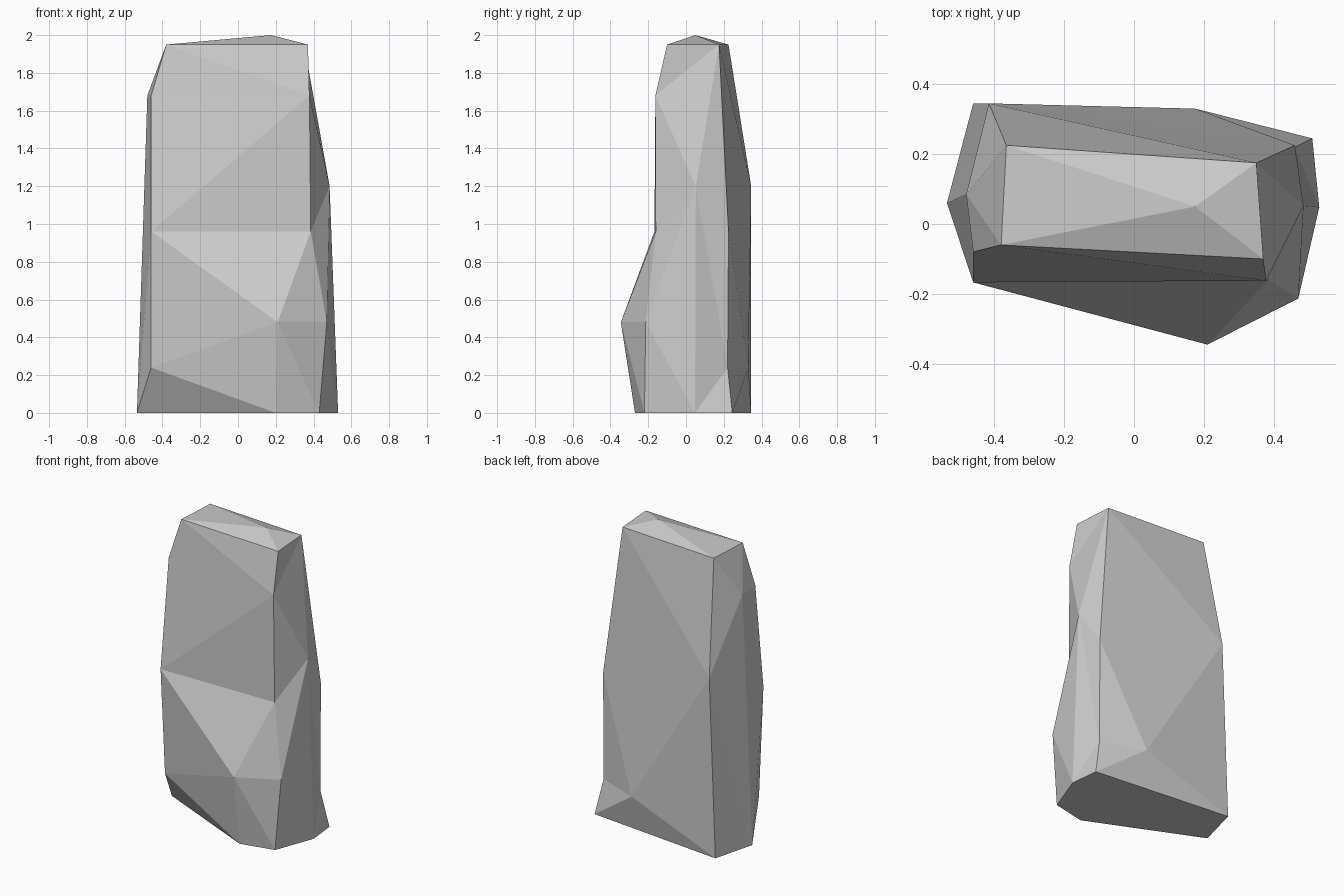
import bpy, bmesh
from mathutils import Vector

if "Cube" in bpy.data.objects:
    bpy.data.objects.remove(bpy.data.objects["Cube"])

# Corners shared by several ridges
base_left, base_right = (-.535, .06, 0), (.51, .245, 0)
top_fl, top_fr = (-.38, -.06, 1.95), (.37, -.10, 1.95)
top_br, top_bl = (.35, .175, 1.95), (-.365, .225, 1.95)
peak = (.175, .05, 2.0)
shoulder = (.46, .225, .96)
front_upper = [(.385, -.16, .96), (.378, -.162, 1.68), top_fr]

# Ridges of the stone, bottom to top, anticlockwise seen from above
ridges = [
    [base_left, (-.46, -.12, .24), (-.46, -.167, .96), (-.46, -.08, 1.68), top_fl],
    [(.2, -.27, 0), (.21, -.345, .48)] + front_upper,
    [(.43, -.22, 0), (.47, -.213, .48)] + front_upper,
    [(.53, .048, 0), (.485, .052, 1.2), top_br],
    [base_right, (.46, .22, .24), shoulder, top_br],
    [base_right, (.175, .33, .24), shoulder, top_br],
    [(-.46, .345, 0), (-.415, .345, 1.2), top_bl],
    [base_left, (-.48, .085, 1.68), top_bl],
]

bm = bmesh.new()
verts = {}


def vert(p):
    if p not in verts:
        verts[p] = bm.verts.new(p)
    return verts[p]


def face(points):
    """Add a face, skipping collapsed or repeated ones."""
    vs = [vert(p) for p in dict.fromkeys(points)]
    if len(vs) > 2 and not bm.faces.get(vs):
        bm.faces.new(vs)


def dist(a, b):
    return (Vector(a) - Vector(b)).length


def stitch(a, b):
    """Fill between two ridges, always taking the shorter diagonal."""
    i = j = 0
    while i < len(a) - 1 or j < len(b) - 1:
        step_a = dist(a[i + 1], b[j]) if i < len(a) - 1 else 99
        step_b = dist(a[i], b[j + 1]) if j < len(b) - 1 else 99
        if step_a <= step_b:
            face((a[i], b[j], a[i + 1]))
            i += 1
        else:
            face((a[i], b[j], b[j + 1]))
            j += 1


# Sides
for k, ridge in enumerate(ridges):
    stitch(ridge, ridges[(k + 1) % len(ridges)])

# Flat base and shallow peaked top
face([r[0] for r in reversed(ridges)])
rim = [top_fl, top_fr, top_br, top_bl]
for k in range(4):
    face((rim[k], rim[(k + 1) % 4], peak))

bmesh.ops.recalc_face_normals(bm, faces=bm.faces)
mesh = bpy.data.meshes.new("standing_stone")
bm.to_mesh(mesh)
bm.free()
bpy.context.collection.objects.link(bpy.data.objects.new("standing_stone", mesh))
